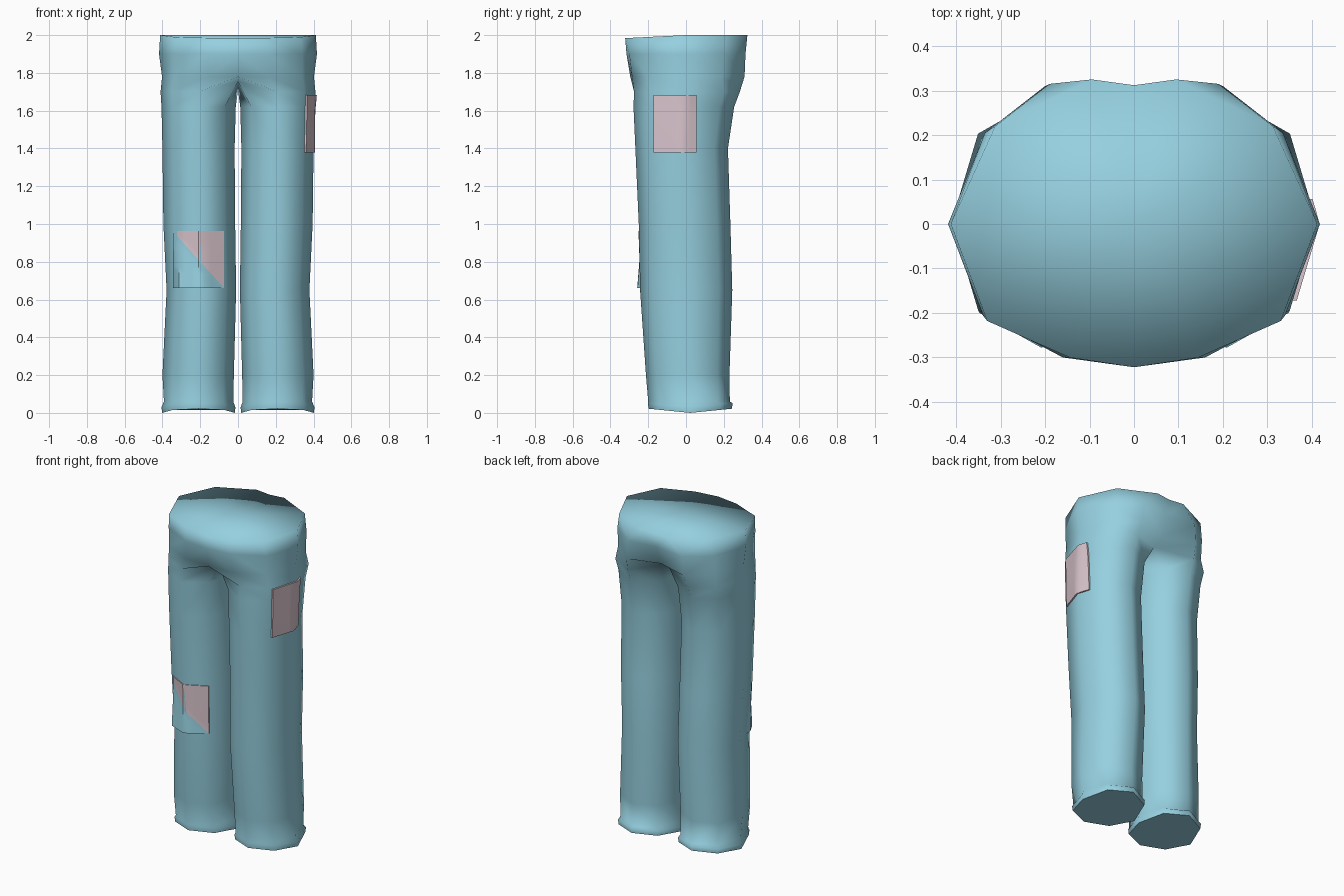
import bpy, bmesh, math
from mathutils import Vector, Matrix
from mathutils.bvhtree import BVHTree

if "Cube" in bpy.data.objects:
    bpy.data.objects.remove(bpy.data.objects["Cube"])


def material(name, rgb):
    m = bpy.data.materials.new(name)
    m.diffuse_color = (*rgb, 1)
    m.use_nodes = True
    m.node_tree.nodes["Principled BSDF"].inputs["Base Color"].default_value = m.diffuse_color
    return m


BLUE = material("light_blue_cloth", (0.305, 0.631, 0.745))
PINK = material("pale_pink_cloth", (0.70, 0.56, 0.61))


def finish(bm, name, mats):
    me = bpy.data.meshes.new(name)
    bm.to_mesh(me)
    ob = bpy.data.objects.new(name, me)
    bpy.context.collection.objects.link(ob)
    for m in mats:
        me.materials.append(m)
    return ob


# --- Trousers: one half, then mirrored ---
bm = bmesh.new()

# Hip rings: front centre, five side points, back centre
hips = [
    (2.00, [(0, -.322), (.145, -.30), (.33, -.218), (.412, 0), (.312, .22), (.095, .325), (0, .312)]),
    (1.90, [(0, -.315), (.16, -.30), (.34, -.205), (.418, 0), (.335, .205), (.19, .315), (0, .295)]),
    (1.78, [(0, -.295), (.16, -.285), (.34, -.20), (.402, 0), (.34, .19), (.20, .31), (0, .25)]),
]
rows = []
for z, pts in hips:
    tilt = 0.05 if z == 2.0 else 0
    rows.append([bm.verts.new((x, y, z + tilt * min(0, y))) for x, y in pts])

# Leg rings: height, inner x, outer x, front y, back y
legs = [
    (1.70, .005, .41, -.275, .285),
    (1.62, .012, .405, -.278, .255),
    (1.40, .018, .40, -.268, .222),
    (1.00, .015, .395, -.25, .235),
    (0.65, .010, .378, -.243, .245),
    (0.20, .022, .40, -.212, .23),
    (0.06, .025, .392, -.20, .232),
    (0.03, .014, .405, -.202, .247),
    (0.00, .016, .402, -.198, .243),
]
rings = []
for i, (z, xi, xo, yf, yb) in enumerate(legs):
    ring = []
    for k in range(8):
        a = math.radians(-90 + 45 * k)
        x = (xi + xo) / 2 + (xo - xi) / 2 * math.cos(a)
        y = (yf + yb) / 2 + (yb - yf) / 2 * math.sin(a)
        wave = 0.022 * abs(math.sin(a)) if z < 0.05 else 0
        p = Vector((x, y, z + wave))
        if i == 0 and k >= 5:      # crotch seam on the centre line
            p = Vector([(0, .18, 1.745), (0, .02, 1.71), (0, -.20, 1.755)][k - 5])
        ring.append(bm.verts.new(p))
    rings.append(ring)

# Waist cover
top = bm.verts.new((0, 0, 2.0))
for a, b in zip(rows[0], rows[0][1:]):
    bm.faces.new((top, a, b))
# Hips, ending on the first leg ring
rows.append([rings[0][7]] + rings[0][:6])
for r, s in zip(rows, rows[1:]):
    for k in range(6):
        bm.faces.new((r[k], s[k], s[k + 1], r[k + 1]))
# Leg tube and sole
for r, s in zip(rings, rings[1:]):
    for k in range(8):
        j = (k + 1) % 8
        bm.faces.new((r[k], s[k], s[j], r[j]))
for f in bm.faces:
    f.smooth = True
bm.faces.new(rings[-1]).smooth = False

bmesh.ops.mirror(bm, geom=bm.verts[:] + bm.edges[:] + bm.faces[:],
                 matrix=Matrix.Identity(4), merge_dist=0.001, axis='X')
bmesh.ops.recalc_face_normals(bm, faces=bm.faces[:])
bm.normal_update()
tree = BVHTree.FromBMesh(bm)
finish(bm, "trousers", [BLUE])
bm.free()


# --- Cloth patches laid on the trousers ---
def patch(name, origin, u_vec, v_vec, ray, lift, mat_rule, n=8):
    """Grid projected onto the cloth along ray and lifted off it."""
    bm = bmesh.new()
    ray = Vector(ray)
    grid = []
    for j in range(n + 1):
        line = []
        for i in range(n + 1):
            u, v = i / n, j / n
            p = Vector(origin) + u * Vector(u_vec) + v * Vector(v_vec)
            hit = tree.ray_cast(p, ray)[0]
            line.append(bm.verts.new((hit or p) - ray * lift(u, v)))
        grid.append(line)
    for j in range(n):
        for i in range(n):
            a, b = grid[j][i], grid[j][i + 1]
            c, d = grid[j + 1][i + 1], grid[j + 1][i]
            for tri, s in (((a, b, d), -.2), ((b, c, d), .2)):
                f = bm.faces.new(tri)
                f.smooth = True
                f.material_index = mat_rule((i + j + 1 + s) / n)
    # Short turned-down border closes the gap to the cloth
    border = [e for e in bm.edges if e.is_boundary]
    ext = bmesh.ops.extrude_edge_only(bm, edges=border)["geom"]
    for g in ext:
        if isinstance(g, bmesh.types.BMVert):
            hit = tree.ray_cast(g.co - ray, ray)[0]
            if hit:
                g.co = hit + ray * 0.002
    bmesh.ops.recalc_face_normals(bm, faces=bm.faces[:])
    if sum((f.normal.dot(ray) for f in bm.faces)) > 0:
        bmesh.ops.reverse_faces(bm, faces=bm.faces[:])
    ob = finish(bm, name, [BLUE, PINK])
    ob.data.set_sharp_from_angle(angle=math.radians(35))
    bm.free()


# Hip patch, all pink
patch("hip_patch", (1, -.172, 1.378), (0, .228, 0), (0, 0, .305), (-1, 0, 0),
      lambda u, v: 0.009, lambda t: 1)
# Knee patch, split on the diagonal, blue corner peeling away
patch("knee_patch", (-.345, -1, .662), (.27, 0, 0), (0, 0, .30), (0, 1, 0),
      lambda u, v: 0.006 + 0.035 * max(0, 1 - u - v), lambda t: int(t > 1))
